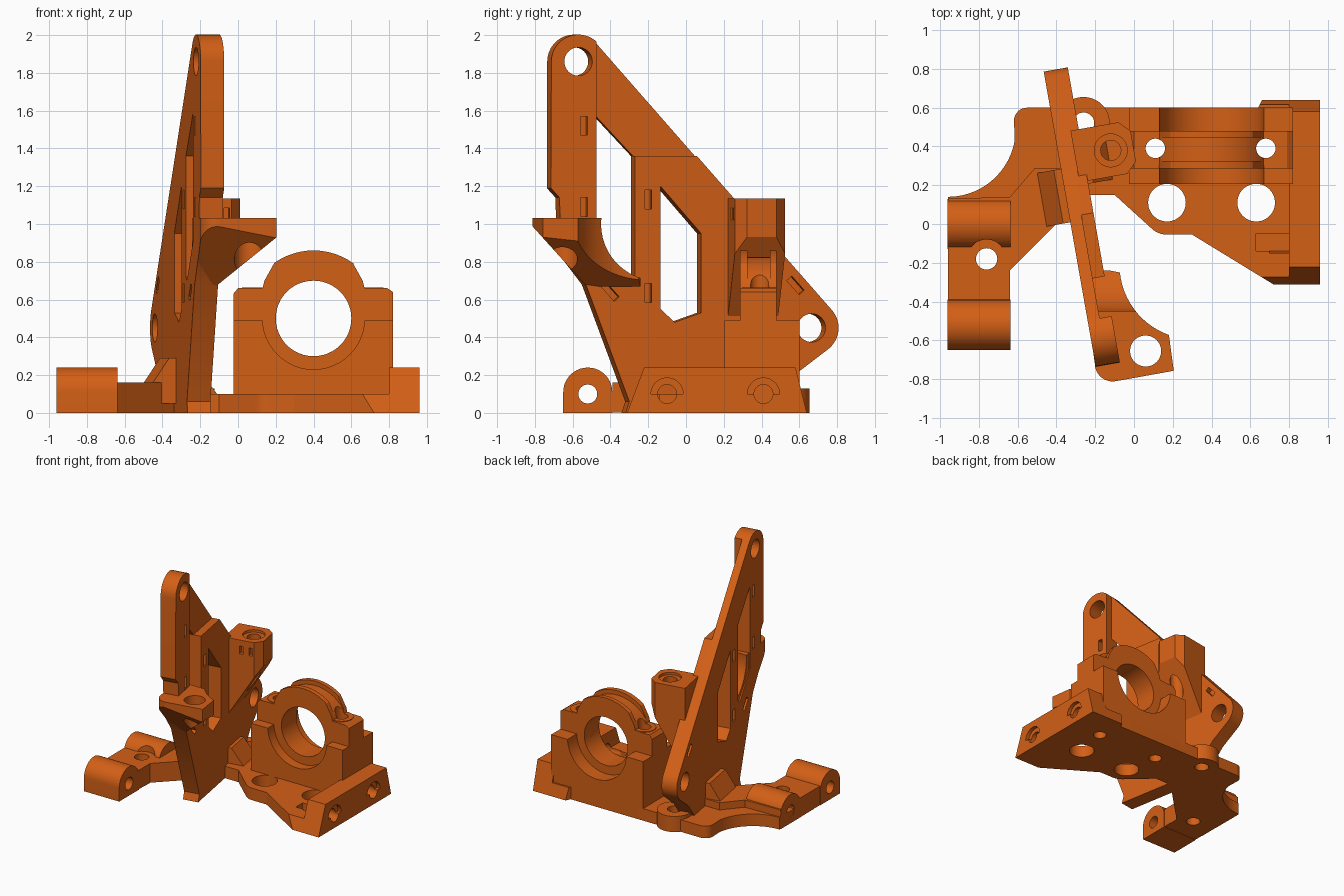
import bpy, bmesh, math
from mathutils import Vector

if "Cube" in bpy.data.objects:
    bpy.data.objects.remove(bpy.data.objects["Cube"])

mat = bpy.data.materials.new("orange plastic")
mat.diffuse_color = (0.65, 0.115, 0.008, 1)
mat.use_nodes = True
mat.node_tree.nodes["Principled BSDF"].inputs["Base Color"].default_value = mat.diffuse_color
TILT = math.radians(10)          # the tower plate is turned about z
ORIGIN = (-0.263, 0, 0)


def prism(name, pts, axis, lo, hi):
    """Extrude a 2D outline along one axis."""
    place = {'x': lambda a, b, h: (h, a, b),
             'y': lambda a, b, h: (a, h, b),
             'z': lambda a, b, h: (a, b, h)}[axis]
    bm = bmesh.new()
    low = [bm.verts.new(place(a, b, lo)) for a, b in pts]
    top = [bm.verts.new(place(a, b, hi)) for a, b in pts]
    bm.faces.new(low)
    bm.faces.new(top)
    n = len(pts)
    for i in range(n):
        j = (i + 1) % n
        bm.faces.new((low[i], low[j], top[j], top[i]))
    bmesh.ops.recalc_face_normals(bm, faces=bm.faces)
    me = bpy.data.meshes.new(name)
    bm.to_mesh(me)
    bm.free()
    me.materials.append(mat)
    ob = bpy.data.objects.new(name, me)
    bpy.context.collection.objects.link(ob)
    return ob


def arc(cx, cy, r, a0, a1, n=14):
    ang = [math.radians(a0 + (a1 - a0) * i / n) for i in range(n + 1)]
    return [(cx + r * math.cos(a), cy + r * math.sin(a)) for a in ang]


def disc(a, b, r, axis, lo, hi, name="cutter"):
    return prism(name, arc(a, b, r, 0, 360, 48)[:-1], axis, lo, hi)


def rect(a0, a1, b0, b1):
    return [(a0, b0), (a1, b0), (a1, b1), (a0, b1)]


def cut(ob, *cutters):
    """Subtract the cutters and discard them."""
    for c in cutters:
        m = ob.modifiers.new("cut", 'BOOLEAN')
        m.operation, m.solver, m.object = 'DIFFERENCE', 'EXACT', c
    dg = bpy.context.evaluated_depsgraph_get()
    me = bpy.data.meshes.new_from_object(ob.evaluated_get(dg))
    ob.modifiers.clear()
    ob.data = me
    for c in cutters:
        bpy.data.objects.remove(c)


def trim(ob, co, no):
    """Slice off everything on the normal side of a plane."""
    bm = bmesh.new()
    bm.from_mesh(ob.data)
    r = bmesh.ops.bisect_plane(bm, geom=bm.verts[:] + bm.edges[:] + bm.faces[:],
                               plane_co=co, plane_no=Vector(no).normalized(), clear_outer=True)
    edges = [e for e in r['geom_cut'] if isinstance(e, bmesh.types.BMEdge)]
    bmesh.ops.edgeloop_fill(bm, edges=edges)
    bmesh.ops.recalc_face_normals(bm, faces=bm.faces)
    bm.to_mesh(ob.data)
    bm.free()


def turn(ob):
    ob.location, ob.rotation_euler = ORIGIN, (0, 0, TILT)


def side(pts):
    """Side-on y values to distances along the turned plate."""
    return [((y - 0.011) / 0.985, z) for y, z in pts]


# Base plate with sloped ends
base = prism("base_plate",
             [(-0.96, -0.39), (-0.64, -0.39), (-0.64, -0.24), (-0.35, 0.05), (-0.25, 0.15), (-0.10, 0.15)]
             + arc(0.17, 0.06, 0.115, 230, 270, 5)
             + [(0.30, -0.055), (0.72, -0.312), (0.96, -0.312), (0.96, 0.64), (0.66, 0.64), (0.64, 0.60)]
             + arc(-0.55, 0.53, 0.07, 90, 170, 6) + arc(-0.96, 0.49, 0.35, -10, -90), 'z', 0, 0.10)
trim(base, (0, -0.312, 0), (0, -0.24, 0.09))
trim(base, (0, 0.64, 0), (0, 0.24, 0.06))
cut(base, *[disc(x, y, r, 'z', -0.1, 0.3) for x, y, r in
            [(0.17, 0.11, 0.097), (0.63, 0.11, 0.097), (0.11, 0.39, 0.05), (0.68, 0.39, 0.05),
             (-0.26, 0.52, 0.055), (-0.76, -0.18, 0.055)]],
    prism("cutter", rect(0.63, 0.81, -0.14, -0.05), 'z', 0.04, 0.3),
    *[disc(y, 0.10, 0.05, 'x', 0.7, 1) for y in (-0.10, 0.41)])

# Raised left arm
arm = prism("left_arm", [(-0.96, -0.39), (-0.64, -0.39), (-0.64, -0.24), (-0.35, 0.05),
                         (-0.32, 0.29), (-0.51, 0.29), (-0.64, 0.14), (-0.96, 0.13)], 'z', 0.002, 0.16)
cut(arm, disc(-0.76, -0.18, 0.055, 'z', -0.1, 0.3),
    *[disc(y, 0.10, 0.05, 'x', -1.1, -0.6) for y in (0.0, -0.52)])

# Rounded rod clamps on the left
for name, y in (("front_rod_clamp", -0.52), ("rear_rod_clamp", 0.0)):
    clamp = prism(name, [(y + 0.13, 0)] + arc(y, 0.11, 0.13, 0, 180, 20) + [(y - 0.13, 0)], 'x', -0.962, -0.638)
    cut(clamp, disc(y, 0.10, 0.05, 'x', -1.1, -0.5), disc(-0.76, -0.18, 0.10, 'z', 0.16, 0.4),
        disc(-0.76, -0.18, 0.055, 'z', -0.1, 0.4))

# Rear screw boss
boss = disc(-0.26, 0.52, 0.135, 'z', 0, 0.13, "rear_boss")
cut(boss, disc(-0.26, 0.52, 0.055, 'z', -0.1, 0.3))

# Right rail block with two screw holes
rail = prism("right_rail_block", [(-0.312, 0), (-0.222, 0.24), (0.58, 0.24), (0.64, 0)], 'x', 0.80, 0.96)
cut(rail, *[disc(y, 0.10, 0.05, 'x', 0.7, 1.1) for y in (-0.10, 0.41)],
    *[disc(y, 0.10, 0.085, 'x', 0.93, 1.1) for y in (-0.10, 0.41)])

# Bearing housing: wide lower body, narrow cap
body = prism("bearing_body", rect(-0.025, 0.82, 0, 0.49), 'y', 0.205, 0.60)
cut(body, disc(0.40, 0.50, 0.27, 'y', 0, 1),
    *[disc(x, 0.39, 0.05, 'z', -0.1, 1) for x in (0.11, 0.68)])
cap = prism("bearing_cap", [(-0.025, 0.05), (0.82, 0.05), (0.82, 0.64), (0.79, 0.66), (0.67, 0.66), (0.66, 0.70), (0.61, 0.79)]
            + arc(0.40, 0.50, 0.36, 54, 126) + [(0.19, 0.79), (0.14, 0.70), (0.13, 0.66), (0.0, 0.66), (-0.025, 0.63)],
            'y', 0.285, 0.48)
groove = disc(0.40, 0.50, 0.5, 'y', 0.325, 0.445)
cut(groove, disc(0.40, 0.50, 0.325, 'y', 0.1, 0.7), prism("cutter", rect(-1, 2, -1, 0.67), 'y', 0, 1))
cut(cap, disc(0.40, 0.50, 0.20, 'y', 0, 1), groove,
    *[disc(x, 0.39, 0.05, 'z', -0.1, 1) for x in (0.11, 0.68)])
for name, x in (("left_bolt_boss", 0.11), ("right_bolt_boss", 0.68)):
    b = disc(x, 0.39, 0.09, 'z', 0.45, 0.665, name)
    cut(b, disc(x, 0.39, 0.05, 'z', 0, 1), disc(0.40, 0.50, 0.20, 'y', 0, 1))

# Tall side plate with windows, end holes and slots
tower = prism("tower_plate", side(
    [(-0.32, 0), (-0.30, 0.06), (-0.53, 0.68), (-0.66, 0.85), (-0.67, 1.14), (-0.715, 1.19)]
    + arc(-0.57, 1.86, 0.143, 180, 42) + arc(0.665, 0.45, 0.143, 42, -50)
    + [(0.60, 0.22), (0.42, 0.0)]), 'x', -0.063, 0.063)
cutters = [
    prism("cutter", side([(-0.475, 1.58), (-0.27, 1.36), (-0.27, 0.72), (-0.30, 0.70), (-0.475, 0.90)]), 'x', -1, 1),
    prism("cutter", side([(-0.135, 1.20), (0.08, 0.95), (0.08, 0.53), (-0.06, 0.48), (-0.135, 0.55)]), 'x', -1, 1),
    # upper strut is only half as thick
    prism("cutter", side([(-0.475, 2.1), (-0.475, 1.36), (0.5, 1.36), (0.5, 2.1)]), 'x', 0.0, 1)]
cutters += [disc(*side([p])[0], 0.075, 'x', -1, 1) for p in ((-0.57, 1.86), (0.665, 0.45))]
for y, z, a in ((-0.54, 1.52, 90), (-0.54, 1.09, 90), (-0.20, 1.13, 90), (-0.20, 0.635, 90), (0.58, 0.675, -48), (-0.40, 0.64, -48)):
    u = Vector((math.cos(math.radians(a)), math.sin(math.radians(a)))) * 0.05
    v = Vector((-u.y, u.x)) * 0.36
    c = Vector(side([(y, z)])[0])
    for lo, hi in ((0.02, 0.1), (-0.1, -0.02)):
        cutters.append(prism("cutter", [c + u + v, c - u + v, c - u - v, c + u - v], 'x', lo, hi))
cut(tower, *cutters)
turn(tower)

# Gussets at the foot of the plate
for name, pts, s0, s1 in (
        ("left_gusset", [(-0.20, 0.05), (-0.20, 0.14), (-0.10, 0.29), (0, 0.29), (0, 0.05)], 0.02, 0.30),
        ("right_gusset", [(0, 0.05), (0, 0.23), (0.09, 0.23), (0.19, 0.10), (0.19, 0.05)], 0.20, 0.42)):
    turn(prism(name, pts, 'y', s0, s1))

# Front ear with a vertical hole and sloped underside
ear = prism("front_ear", arc(-0.11, -0.72, 0.092, 180, 280, 10)
            + [(0.205, -0.757), (0.18, -0.572)] + arc(0.31, -0.21, 0.385, 247, 186, 12)
            + [(-0.125, -0.24), (-0.27, -0.24)], 'z', 0.67, 1.033)
trim(ear, (0, -0.815, 0.99), (0, -0.31, -0.28))
trim(ear, (0.205, 0, 0.93), (0.25, 0, -0.31))
cut(ear, disc(0.06, -0.655, 0.08, 'z', 0, 2), disc(-0.15, 1.0, 0.30, 'x', -1, 1))

# Rear screw post growing out of the plate
post = prism("screw_post", [(0.02, 0.215), (0.27, 0.215), (0.325, 0.27), (0.325, 0.43), (0.27, 0.485), (0.02, 0.485)],
             'z', 0.42, 1.135)
trim(post, (0.325, 0, 0.93), (0.43, 0, -0.27))
cut(post, disc(0.207, 0.349, 0.052, 'z', 0, 2), disc(0.207, 0.349, 0.085, 'z', 1.115, 2),
    *[prism("cutter", rect(x, x + 0.03, 1.02, 1.085), 'y', 0.1, 0.25) for x in (0.15, 0.23)])
turn(post)

# Smooth the round walls, keep corners crisp
for ob in bpy.data.objects:
    ob.data.shade_smooth()
    ob.data.set_sharp_from_angle(angle=math.radians(30))
